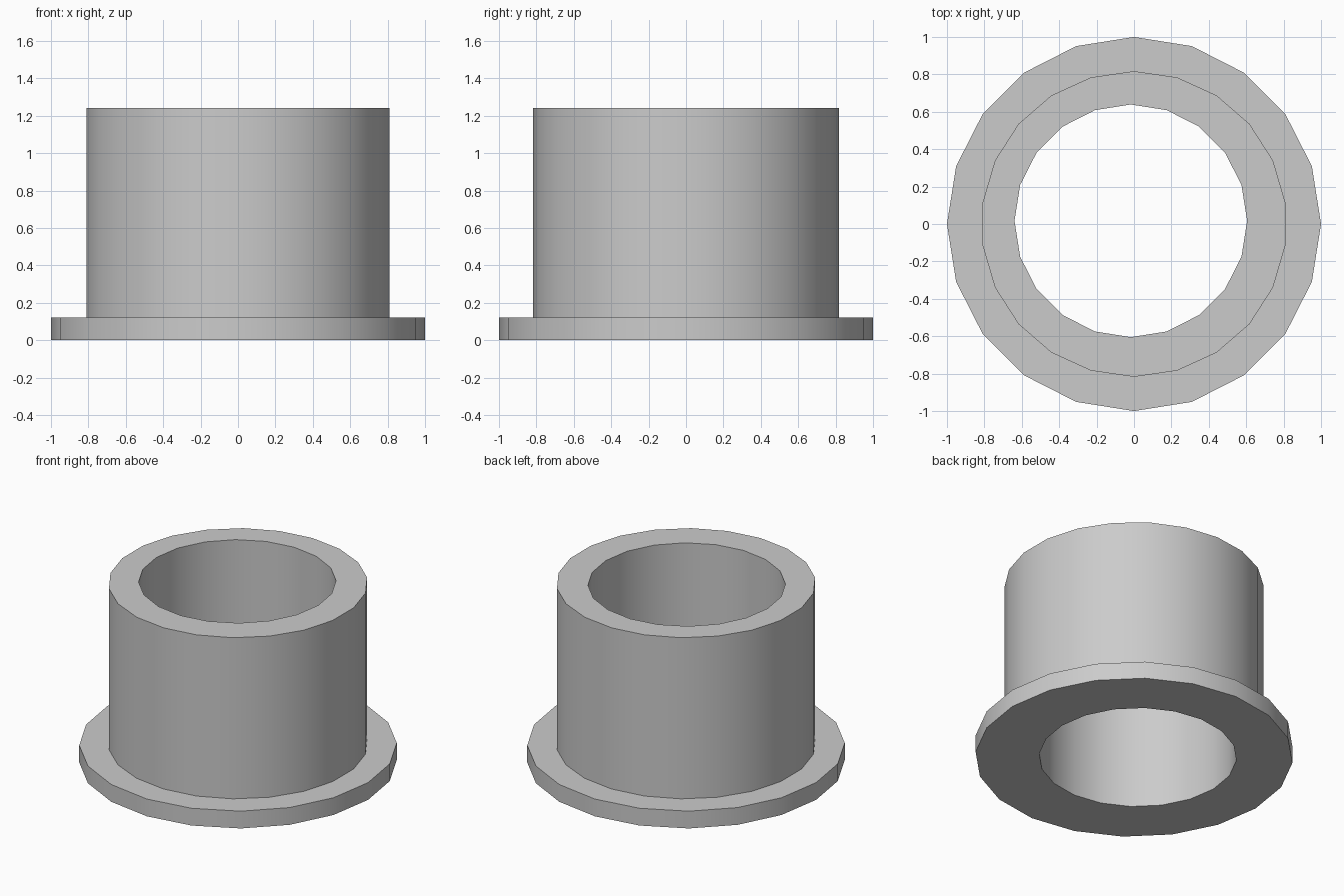
import bpy
import bmesh
from math import pi, sin, cos

cube = bpy.data.objects.get("Cube")
if cube:
    bpy.data.objects.remove(cube, do_unlink=True)

FLANGE_TOP, TOP = 0.12, 1.24

grey = bpy.data.materials.new("plain grey")
grey.use_nodes = True
colour = (0.6, 0.6, 0.6, 1)
grey.diffuse_color = colour
grey.node_tree.nodes["Principled BSDF"].inputs["Base Color"].default_value = colour

bm = bmesh.new()


def ring(radius, sides, z, cx=0, cy=0):
    """Closed polygon with one corner pointing to +y."""
    angles = [pi / 2 + 2 * pi * i / sides for i in range(sides)]
    verts = [bm.verts.new((cx + radius * cos(a), cy + radius * sin(a), z)) for a in angles]
    edges = [bm.edges.new((v, verts[i - 1])) for i, v in enumerate(verts)]
    return verts, edges


def wall(lower, upper):
    """Vertical side between two rings with equal corner counts."""
    a, b = lower[0], upper[0]
    for i in range(len(a)):
        bm.faces.new((a[i - 1], a[i], b[i], b[i - 1]))


def annulus(outer, inner):
    """Flat face between two rings at one height."""
    bmesh.ops.triangle_fill(bm, edges=outer[1] + inner[1], use_beauty=True)


# Flange, sleeve and slightly off-centre bore
flange = [ring(1, 20, z) for z in (0, FLANGE_TOP)]
sleeve = [ring(0.817, 22, z) for z in (FLANGE_TOP, TOP)]
bore = [ring(0.622, 20, z, -0.017, 0.017) for z in (0, TOP)]
for low, high in (flange, sleeve, bore):
    wall(low, high)

# Underside, flange step and top rim
annulus(flange[0], bore[0])
annulus(flange[1], sleeve[0])
annulus(sleeve[1], bore[1])
bmesh.ops.recalc_face_normals(bm, faces=bm.faces)

mesh = bpy.data.meshes.new("flanged_bushing")
bm.to_mesh(mesh)
bm.free()
mesh.materials.append(grey)
bushing = bpy.data.objects.new("flanged_bushing", mesh)
bpy.context.collection.objects.link(bushing)

bpy.ops.object.select_all(action="DESELECT")
bushing.select_set(True)
bpy.context.view_layer.objects.active = bushing
bpy.ops.object.shade_smooth_by_angle(angle=pi / 6)
